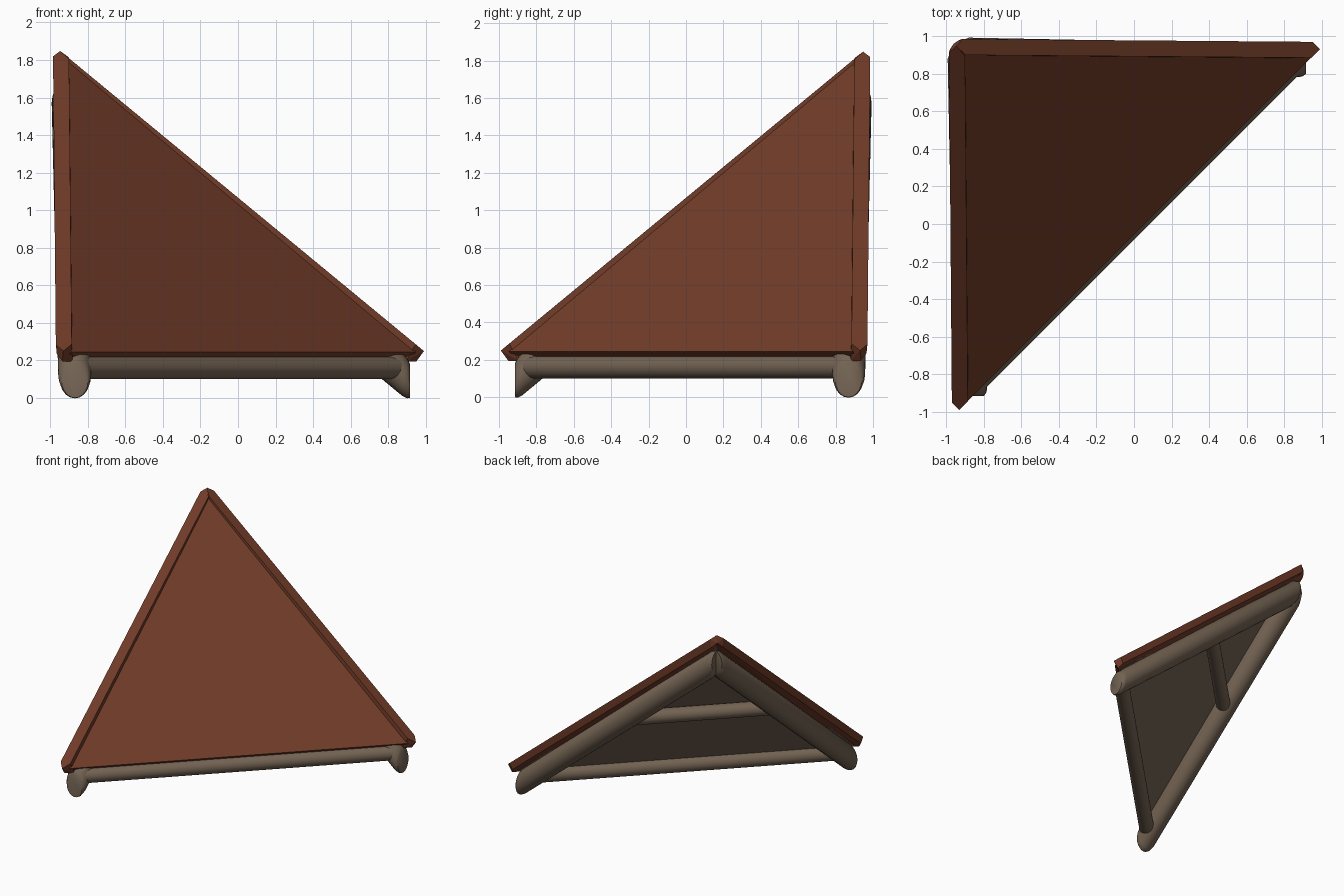
import bpy, bmesh, math
from mathutils import Vector

if "Cube" in bpy.data.objects:
    bpy.data.objects.remove(bpy.data.objects["Cube"])


def material(name, rgb):
    m = bpy.data.materials.new(name)
    m.diffuse_color = (*rgb, 1)
    m.use_nodes = True
    m.node_tree.nodes["Principled BSDF"].inputs["Base Color"].default_value = m.diffuse_color
    return m


RED = material("roof red brown", (0.165, 0.045, 0.022))
WOOD = material("pole wood", (0.175, 0.127, 0.087))


def swap(p):
    # mirror across the diagonal plane through the peak
    return Vector((-p[1], -p[0], p[2]))


def finish(bm, name, mats, smooth=False):
    bmesh.ops.recalc_face_normals(bm, faces=bm.faces)
    me = bpy.data.meshes.new(name)
    bm.to_mesh(me)
    bm.free()
    ob = bpy.data.objects.new(name, me)
    bpy.context.collection.objects.link(ob)
    for m in mats:
        me.materials.append(m)
    if smooth:
        bpy.ops.object.select_all(action='DESELECT')
        ob.select_set(True)
        bpy.context.view_layer.objects.active = ob
        bpy.ops.object.shade_smooth_by_angle(angle=math.radians(50))
    return ob


def hull(name, pts):
    bm = bmesh.new()
    for p in pts:
        bm.verts.new(p)
    bmesh.ops.convex_hull(bm, input=bm.verts)
    bmesh.ops.dissolve_limit(bm, angle_limit=math.radians(2),
                             verts=bm.verts, edges=bm.edges)
    return finish(bm, name, [RED])


def pole(name, a, b, r, stops, cut=None, flip=False, n=20):
    # round pole from a to b; stops = (fraction, radius scale); ends cut by a plane with normal cut
    a, b = Vector(a), Vector(b)
    d = (b - a).normalized()
    cut = Vector(cut) if cut else d
    u = d.cross(Vector((0, 0, 1))).normalized()
    v = u.cross(d)
    bm = bmesh.new()
    rings = []
    for t, s in stops:
        c = a.lerp(b, t)
        ring = []
        for i in range(n):
            w = 2 * math.pi * i / n
            off = (u * math.cos(w) + v * math.sin(w)) * r * s
            off -= d * (off.dot(cut) / d.dot(cut))
            p = c + off
            ring.append(bm.verts.new(swap(p) if flip else p))
        rings.append(ring)
    for q, w in zip(rings, rings[1:]):
        for i in range(n):
            j = (i + 1) % n
            bm.faces.new((q[i], q[j], w[j], w[i]))
    bm.faces.new(rings[0])
    bm.faces.new(rings[-1])
    return finish(bm, name, [WOOD], True)


# roof panel: sloping triangular slab with a wooden underside
tri = [Vector((-0.89, -0.947, 0.245)), Vector((0.947, 0.89, 0.245)), Vector((-0.905, 0.905, 1.795))]
normal = (tri[1] - tri[0]).cross(tri[2] - tri[0]).normalized()
bm = bmesh.new()
top = [bm.verts.new(p) for p in tri]
low = [bm.verts.new(p - normal * 0.06) for p in tri]
bm.faces.new(top)
bm.faces.new(low[::-1]).material_index = 1
for i in range(3):
    j = (i + 1) % 3
    bm.faces.new((top[i], low[i], low[j], top[j]))
finish(bm, "roof_panel", [RED, WOOD])

# edge caps along the two sloping sides
cap = [(-0.90, 0.905, 1.813), (-0.947, 0.947, 1.848), (-0.985, 0.912, 1.819),
       (-0.885, -0.945, 0.287), (-0.93, -0.99, 0.25), (-0.97, -0.95, 0.283),
       (-0.90, 0.90, 1.70), (-0.96, 0.96, 1.79), (-0.983, 0.925, 1.755),
       (-0.88, -0.895, 0.195), (-0.935, -0.95, 0.195), (-0.965, -0.925, 0.235)]
hull("left_edge_cap", cap)
hull("back_edge_cap", [swap(p) for p in cap])

# sloping poles under the edge caps, with upright cut ends
A, B = (-0.869, -0.915, 0.092), (-0.905, 0.92, 1.605)
ENDS = [(0, 0.8), (0.008, 0.93), (0.022, 1), (0.978, 1), (1, 0.8)]
for name, flip in (("left_pole", False), ("back_pole", True)):
    pole(name, A, B, 0.088, ENDS, cut=(0, 1, 0), flip=flip)

# level poles: eave beam and middle brace
pole("eave_beam", (-0.86, -0.86, 0.16), (0.86, 0.86, 0.16), 0.06, [(0, 1), (1, 1)])
m = Vector(A).lerp(Vector(B), 0.53)
pole("middle_brace", m, swap(m), 0.058, [(0, 1), (1, 1)])
